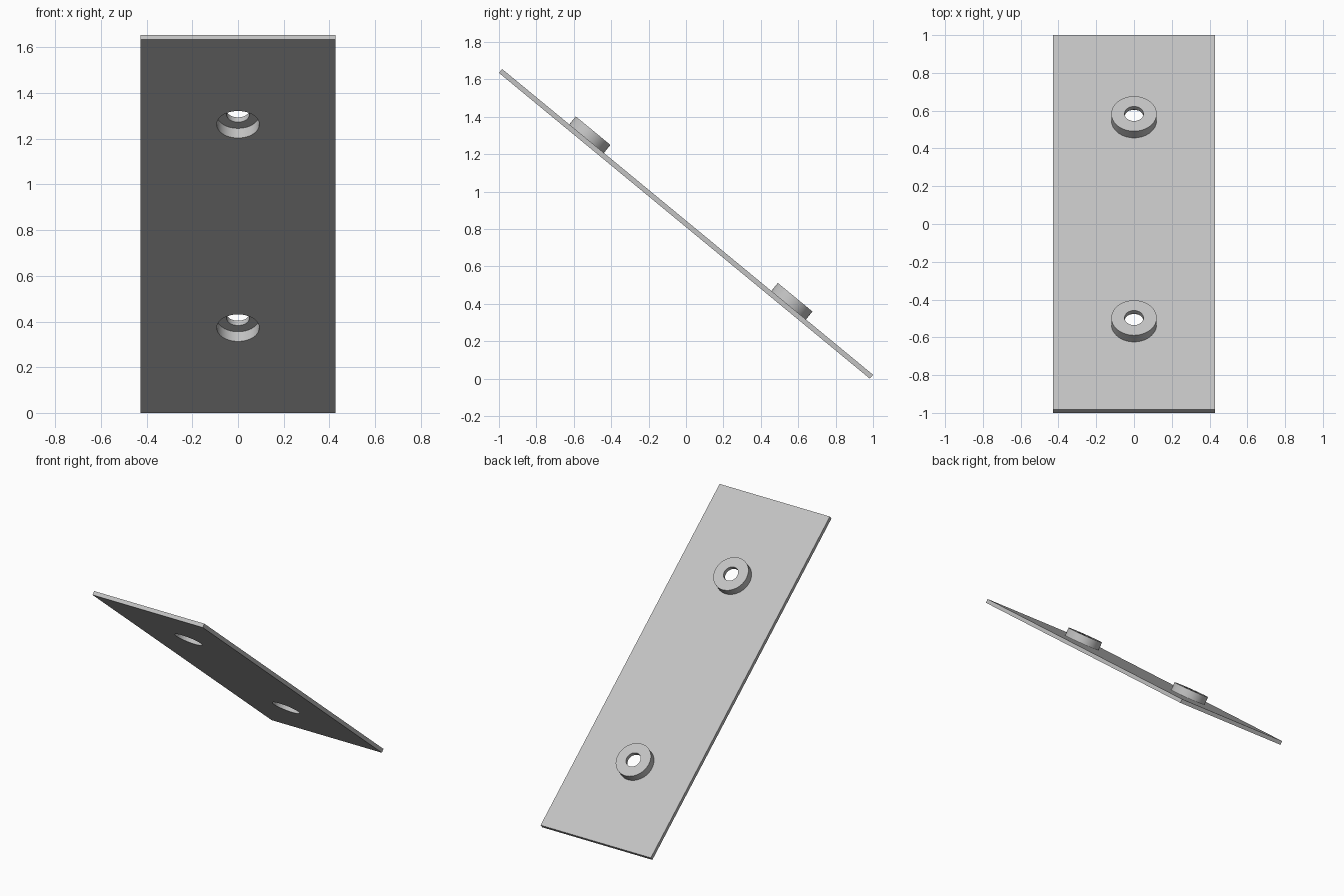
import bpy, bmesh, math
from mathutils import Matrix, Vector

if "Cube" in bpy.data.objects:
    bpy.data.objects.remove(bpy.data.objects["Cube"])

TILT = math.radians(39.5)
LENGTH, WIDTH, THICK = 2.57, 0.855, 0.027
BOSS_R, RECESS_R, BORE_R, RISE = 0.12, 0.093, 0.05, 0.055
SPACING = 0.70
SEGMENTS = 64

# Plate frame: local y runs down the slope, local z is the plate normal
height = LENGTH * math.sin(TILT) + THICK * math.cos(TILT)
FRAME = Matrix.Translation((0, 0, height / 2)) @ Matrix.Rotation(-TILT, 4, "X")

grey = bpy.data.materials.new("light grey")
grey.use_nodes = True
colour = (0.54, 0.54, 0.54, 1)
grey.diffuse_color = colour
grey.node_tree.nodes["Principled BSDF"].inputs["Base Color"].default_value = colour


def add_object(name, bm, matrix):
    bmesh.ops.recalc_face_normals(bm, faces=bm.faces)
    mesh = bpy.data.meshes.new(name)
    bm.to_mesh(mesh)
    bm.free()
    mesh.materials.append(grey)
    obj = bpy.data.objects.new(name, mesh)
    obj.matrix_world = matrix
    bpy.context.collection.objects.link(obj)
    return obj


def select_only(obj):
    bpy.ops.object.select_all(action="DESELECT")
    obj.select_set(True)
    bpy.context.view_layer.objects.active = obj


def smooth(obj):
    select_only(obj)
    bpy.ops.object.shade_smooth_by_angle(angle=math.radians(30))


# Flat sloping plate
bm = bmesh.new()
bmesh.ops.create_cube(bm, size=1, matrix=Matrix.Diagonal((WIDTH, LENGTH, THICK, 1)))
plate = add_object("plate", bm, FRAME)

for name, y in (("upper", -SPACING), ("lower", SPACING)):
    spot = FRAME @ Matrix.Translation((0, y, 0))

    # Recess opening through the plate
    bm = bmesh.new()
    bmesh.ops.create_cone(bm, cap_ends=True, segments=SEGMENTS, radius1=RECESS_R,
                          radius2=RECESS_R, depth=THICK * 4)
    cutter = add_object("recess_cutter", bm, spot)
    cutter.hide_render = True
    cut = plate.modifiers.new("recess", "BOOLEAN")
    cut.operation = "DIFFERENCE"
    cut.solver = "EXACT"
    cut.object = cutter
    select_only(plate)
    bpy.ops.object.modifier_apply(modifier=cut.name)
    bpy.data.objects.remove(cutter)

    # Raised hollow boss with a central bore, turned from its section
    top = THICK / 2 + RISE
    section = [(BOSS_R, THICK / 2), (BOSS_R, top), (BORE_R, top),
               (BORE_R, top - THICK), (RECESS_R, top - THICK), (RECESS_R, THICK / 2)]
    bm = bmesh.new()
    verts = [bm.verts.new((r, 0, z)) for r, z in section]
    edges = [bm.edges.new(pair) for pair in zip(verts, verts[1:])]
    bmesh.ops.spin(bm, geom=verts + edges, cent=(0, 0, 0), axis=(0, 0, 1),
                   angle=math.tau, steps=SEGMENTS, use_merge=True)
    bmesh.ops.remove_doubles(bm, verts=bm.verts, dist=0.0001)
    boss = add_object(name + "_boss", bm, spot)
    # Keep the outer wall facing outward
    wall = max(boss.data.polygons, key=lambda p: p.center.xy.length)
    if wall.normal.dot(Vector((wall.center.x, wall.center.y, 0))) < 0:
        boss.data.flip_normals()
    smooth(boss)

smooth(plate)
